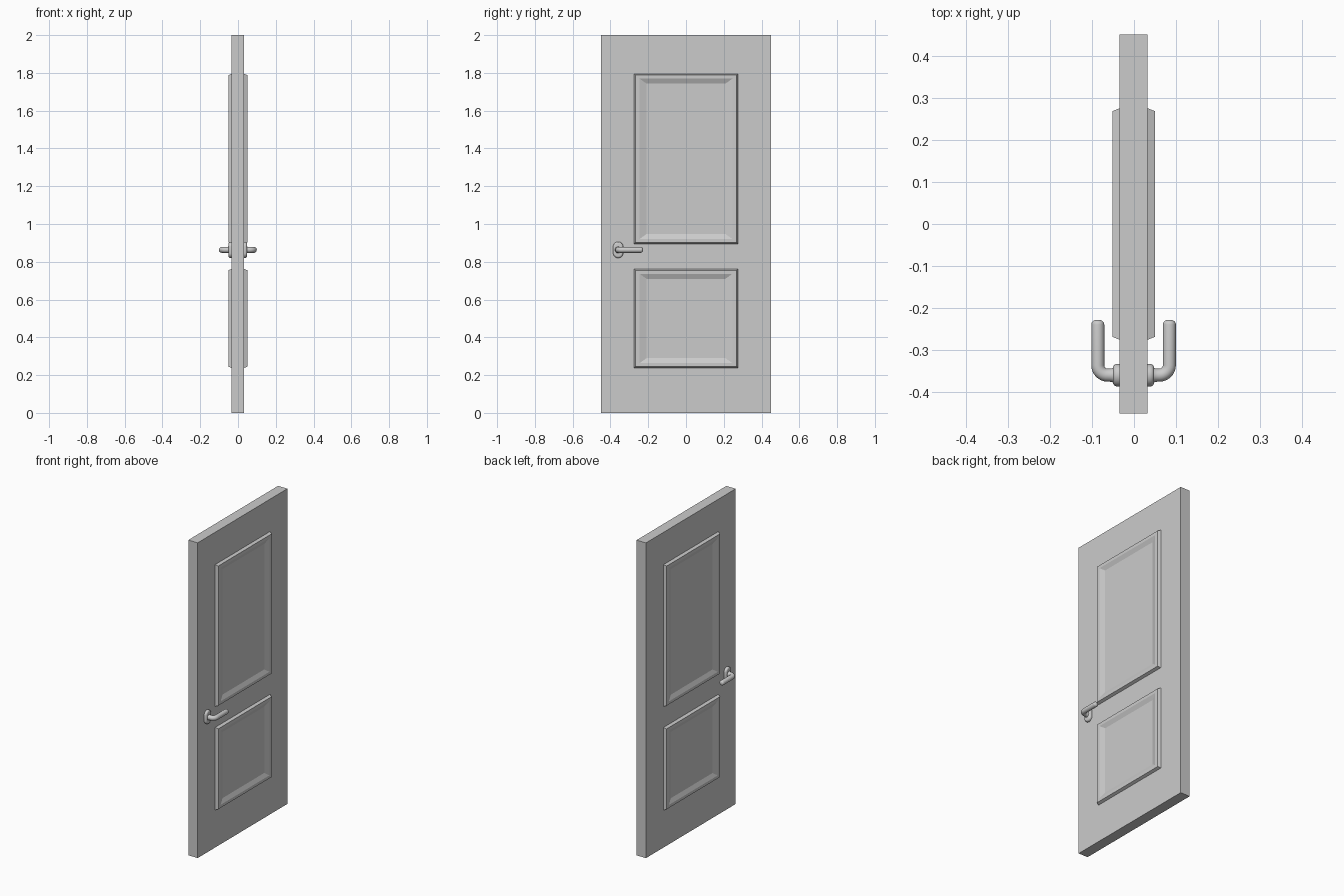
import bpy, bmesh
from math import sin, cos, pi, sqrt
from mathutils import Vector

if "Cube" in bpy.data.objects:
    bpy.data.objects.remove(bpy.data.objects["Cube"])

CX = -0.001      # mid-plane of the door
HALF = 0.033     # half thickness of the slab


def loft(name, rings, cap_start=True, smooth=False):
    """Skin a list of equal-length rings, cap the ends."""
    bm = bmesh.new()
    loops = [[bm.verts.new(p) for p in ring] for ring in rings]
    for a, b in zip(loops, loops[1:]):
        n = len(a)
        for i in range(n):
            bm.faces.new((a[i], a[(i + 1) % n], b[(i + 1) % n], b[i]))
    if cap_start:
        bm.faces.new(loops[0][::-1])
    bm.faces.new(loops[-1])
    bmesh.ops.recalc_face_normals(bm, faces=bm.faces)
    mesh = bpy.data.meshes.new(name)
    bm.to_mesh(mesh)
    bm.free()
    ob = bpy.data.objects.new(name, mesh)
    bpy.context.collection.objects.link(ob)
    ob.location.x = CX
    if smooth:
        bpy.ops.object.select_all(action='DESELECT')
        ob.select_set(True)
        bpy.context.view_layer.objects.active = ob
        bpy.ops.object.shade_smooth_by_angle(angle=0.7)
    return ob


def mirror_x(ob):
    """Repeat a part on the other face of the door."""
    m = ob.modifiers.new("other_face", 'MIRROR')
    m.use_axis = (True, False, False)
    m.use_mirror_merge = False


def rect(x, hy, z0, z1):
    return [(x, -hy, z0), (x, hy, z0), (x, hy, z1), (x, -hy, z1)]


# Door slab
loft("door_slab", [rect(-HALF, 0.45, 0, 2), rect(HALF, 0.45, 0, 2)])

# Raised panels: tapered rim, flat border, sloped step down to the field
PROFILE = [(HALF - 0.003, 0, 0), (HALF, 0, 0), (0.0505, 0.007, 0.007),
           (0.0505, 0.03, 0.026), (0.039, 0.066, 0.052)]
for name, z0, z1 in (("upper_panel", 0.895, 1.795), ("lower_panel", 0.238, 0.762)):
    mirror_x(loft(name, [rect(x, 0.275 - iy, z0 + iz, z1 - iz)
                         for x, iy, iz in PROFILE]))

HY, HZ = -0.359, 0.863   # handle centre


# Handle rose: tall rounded plate
def oval(x, inset, n=32):
    r, straight = 0.027 - inset, 0.016
    pts = []
    for i in range(n):
        a = 2 * pi * (i + 0.5) / n
        lift = straight if sin(a) > 0 else -straight
        pts.append((x, HY + r * cos(a), HZ + lift + r * sin(a)))
    return pts


rose = [oval(HALF - 0.003, 0), oval(0.039, 0)]
rose += [oval(0.039 + 0.01 * sin(t), 0.01 * (1 - cos(t)))
         for t in (pi / 8, pi / 4, 3 * pi / 8, pi / 2)]
mirror_x(loft("handle_rose", rose, smooth=True))

# Lever handle: round bar swept out of the rose and around a bend
R, BEND, AXIS = 0.0155, 0.024, 0.085
path = [(0.046, 0, 1.2), (0.051, 0, 1.06), (0.056, 0, 1.0)]
for i in range(9):
    a = pi / 2 * i / 8
    path.append((AXIS - BEND + BEND * sin(a), BEND - BEND * cos(a), 1.0))
TIP, ROUND = 0.131, 0.011
for i in range(6):
    a = pi / 2 * i / 5
    path.append((AXIS, TIP - ROUND + ROUND * sin(a), 1 - 0.011 / R * (1 - cos(a))))

rings = []
for i, (x, y, s) in enumerate(path):
    p, q = path[max(i - 1, 0)], path[min(i + 1, len(path) - 1)]
    t = Vector((q[0] - p[0], q[1] - p[1], 0)).normalized()
    side = Vector((t.y, -t.x, 0))
    up = Vector((0, 0, 1))
    centre = Vector((x, HY + y, HZ))
    rings.append([centre + R * s * (side * cos(k * pi / 12) + up * sin(k * pi / 12))
                  for k in range(24)])
mirror_x(loft("lever_handle", rings, smooth=True))
